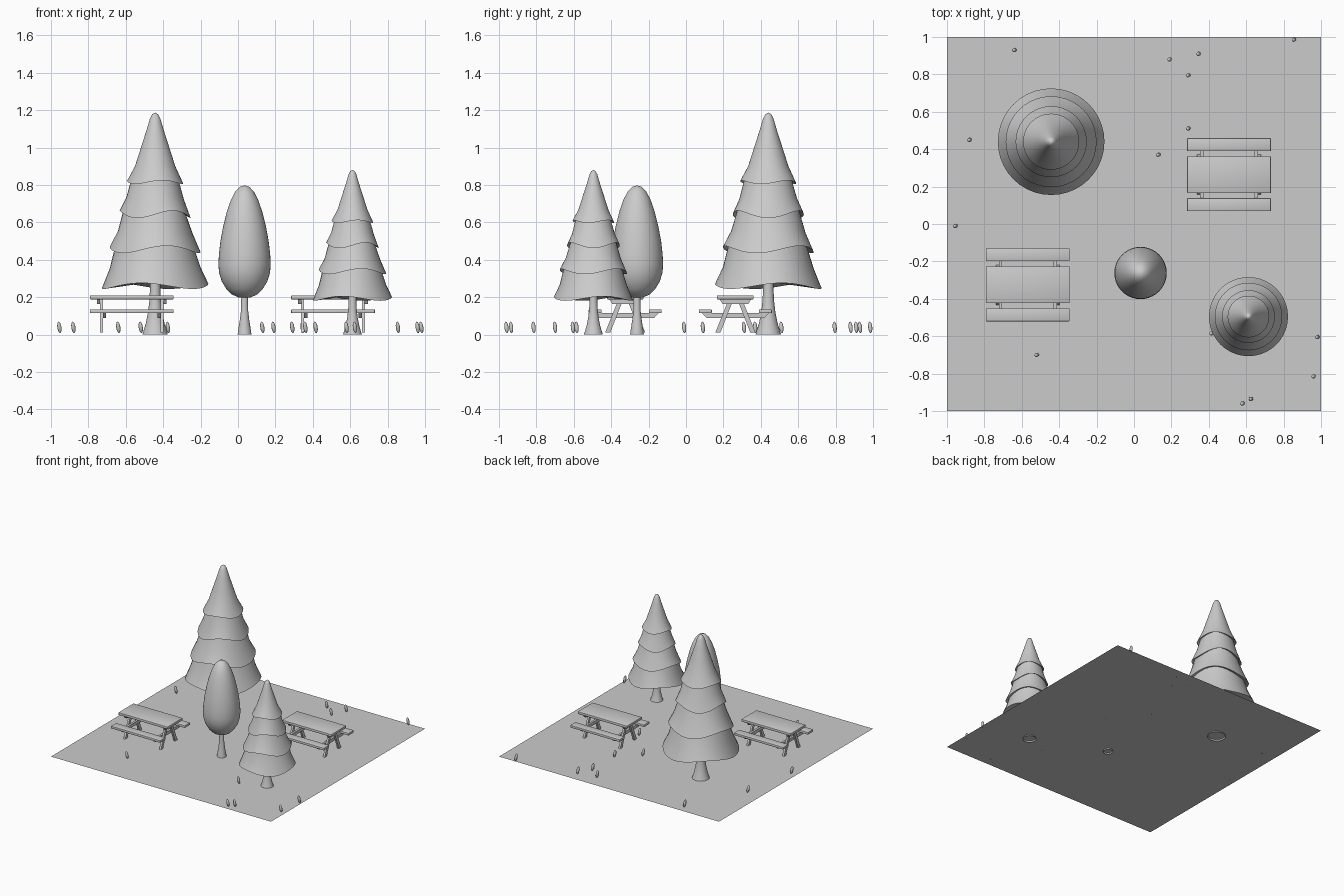
import bpy
import bmesh
import math
from mathutils import Matrix, Vector

if "Cube" in bpy.data.objects:
    bpy.data.objects.remove(bpy.data.objects["Cube"], do_unlink=True)

GREY = (0.6, 0.6, 0.6, 1)
mat = bpy.data.materials.new("light_grey")
mat.use_nodes = True
mat.diffuse_color = GREY
mat.node_tree.nodes["Principled BSDF"].inputs["Base Color"].default_value = GREY
GROUND_Z = 0.011


def finish(name, bm, smooth=True):
    bmesh.ops.recalc_face_normals(bm, faces=bm.faces)
    mesh = bpy.data.meshes.new(name)
    bm.to_mesh(mesh)
    bm.free()
    mesh.materials.append(mat)
    obj = bpy.data.objects.new(name, mesh)
    bpy.context.collection.objects.link(obj)
    if smooth:
        bpy.ops.object.select_all(action="DESELECT")
        obj.select_set(True)
        bpy.context.view_layer.objects.active = obj
        bpy.ops.object.shade_smooth_by_angle(angle=math.radians(35))
    return obj


def lathe(name, profile, x, y, scale=1, steps=40):
    """Spin (radius, height, wave size, wave phase) points about z."""
    bm = bmesh.new()
    rings = []
    for r, z, amp, phase in profile:
        if r == 0:
            rings.append([bm.verts.new((x, y, z * scale))])
            continue
        ring = []
        for i in range(steps):
            a = math.tau * i / steps
            h = z + amp * math.cos(3 * a + phase)
            ring.append(bm.verts.new((x + r * scale * math.cos(a),
                                      y + r * scale * math.sin(a), h * scale)))
        rings.append(ring)
    for low, high in zip(rings, rings[1:]):
        for i in range(steps):
            j = (i + 1) % steps
            if len(high) == 1:
                bm.faces.new((low[i], low[j], high[0]))
            elif len(low) == 1:
                bm.faces.new((low[0], high[j], high[i]))
            else:
                bm.faces.new((low[i], low[j], high[j], high[i]))
    return finish(name, bm)


def plain(points):
    return [(r, z, 0, 0) for r, z in points]


# Ground sheet
bm = bmesh.new()
bmesh.ops.create_grid(bm, x_segments=1, y_segments=1, size=1,
                      matrix=Matrix.Translation((0, 0, GROUND_Z)))
finish("ground", bm, smooth=False)

# Conifers: tiers are rim radius, rim height, shoulder radius, wave, phase
TIERS = [(0.285, 0.26, 0.212, 0.016, -0.25),
         (0.243, 0.455, 0.167, 0.02, -0.75),
         (0.19, 0.643, 0.127, 0.02, 1.0),
         (0.15, 0.815, 0, 0.01, -0.75)]
needles = plain([(0.03, 0.28)])
for k, (rim, z, shoulder, amp, turn) in enumerate(TIERS):
    phase = turn * math.pi
    needles.append((rim, z, amp, phase))
    if k < len(TIERS) - 1:
        z_next, amp_next, turn_next = TIERS[k + 1][1], TIERS[k + 1][3], TIERS[k + 1][4]
        needles.append((shoulder + (rim - shoulder) * 0.42, (z + z_next) / 2, amp * 0.3, phase))
        needles.append((shoulder, z_next + 0.012, amp_next, turn_next * math.pi))
needles += plain([(0.108, 0.9), (0.076, 1.0), (0.047, 1.09), (0.028, 1.155),
                  (0.016, 1.178), (0, 1.187)])
TRUNK = plain([(0.068, 0), (0.062, 0.02), (0.05, 0.06), (0.038, 0.12),
               (0.031, 0.18), (0.028, 0.24), (0.028, 0.3)])
for size, x, y, scale in (("large", -0.443, 0.44, 1), ("small", 0.612, -0.495, 0.742)):
    lathe(size + "_conifer_needles", needles, x, y, scale)
    lathe(size + "_conifer_trunk", TRUNK, x, y, scale)

# Teardrop tree
lathe("teardrop_crown", plain([
    (0, 0.195), (0.035, 0.2), (0.068, 0.215), (0.098, 0.245), (0.122, 0.285),
    (0.136, 0.33), (0.14, 0.375), (0.137, 0.43), (0.129, 0.5), (0.114, 0.58),
    (0.094, 0.66), (0.073, 0.72), (0.05, 0.765), (0.026, 0.79), (0, 0.798)]), 0.035, -0.262)
lathe("teardrop_trunk", plain([(0.037, 0), (0.033, 0.03), (0.025, 0.08),
                               (0.019, 0.13), (0.017, 0.22)]), 0.035, -0.262)


def prism(name, outline, x, width, y, bevel=0.0):
    """Extrude a (y, z) outline along x, centred on x."""
    bm = bmesh.new()
    face = bm.faces.new([bm.verts.new((x - width / 2, y + v, z)) for v, z in outline])
    out = bmesh.ops.extrude_face_region(bm, geom=[face])
    bmesh.ops.translate(bm, vec=Vector((width, 0, 0)),
                        verts=[g for g in out["geom"] if isinstance(g, bmesh.types.BMVert)])
    if bevel:
        bmesh.ops.bevel(bm, geom=bm.edges[:], offset=bevel, segments=2,
                        profile=0.5, affect="EDGES")
    finish(name, bm)


def plank(y0, y1, z0, z1):
    return [(y0, z0), (y1, z0), (y1, z1), (y0, z1)]


def tapered_bar(low, high, z0, z1):
    return [(-low, z0), (low, z0), (high, z1), (-high, z1)]


# Picnic tables
def picnic_table(label, x, y):
    prism(label + "_top", plank(-0.098, 0.098, 0.189, 0.209), x, 0.448, y, 0.003)
    for side, s in (("back", 1), ("front", -1)):
        seat = plank(s * 0.126, s * 0.195, 0.115, 0.134)
        prism(f"{label}_{side}_bench", seat, x, 0.448, y, 0.003)
    for end, e in (("left", 1), ("right", -1)):
        prism(f"{label}_{end}_top_bar", tapered_bar(0.068, 0.085, 0.163, 0.19),
              x + e * 0.178, 0.018, y)
        prism(f"{label}_{end}_bench_bar", tapered_bar(0.155, 0.18, 0.09, 0.116),
              x + e * 0.146, 0.018, y)
        for side, s in (("back", 1), ("front", -1)):
            leg = [(s * 0.107, GROUND_Z), (s * 0.08, GROUND_Z),
                   (s * 0.01, 0.189), (s * 0.036, 0.189)]
            prism(f"{label}_{end}_{side}_leg", leg, x + e * 0.162, 0.016, y)


picnic_table("front_table", -0.568, -0.325)
picnic_table("back_table", 0.508, 0.264)

# Little leaning tufts scattered on the ground
TUFTS = [(-.64, .93), (.19, .88), (.345, .91), (.29, .795), (.855, .985), (-.88, .45),
         (.29, .51), (.13, .37), (-.955, -.01), (-.52, -.7), (.415, -.585), (.98, -.605),
         (.96, -.815), (.58, -.96), (.625, -.935), (-.375, .31), (.36, .09)]
for n, (x, y) in enumerate(TUFTS):
    bm = bmesh.new()
    bmesh.ops.create_uvsphere(
        bm, u_segments=12, v_segments=8, radius=1,
        matrix=Matrix.Translation((x, y, 0.039)) @ Matrix.Rotation(-0.14, 4, "Y")
        @ Matrix.Rotation(0.1, 4, "X") @ Matrix.Diagonal((0.011, 0.011, 0.031, 1)))
    finish(f"grass_tuft_{n + 1}", bm)
